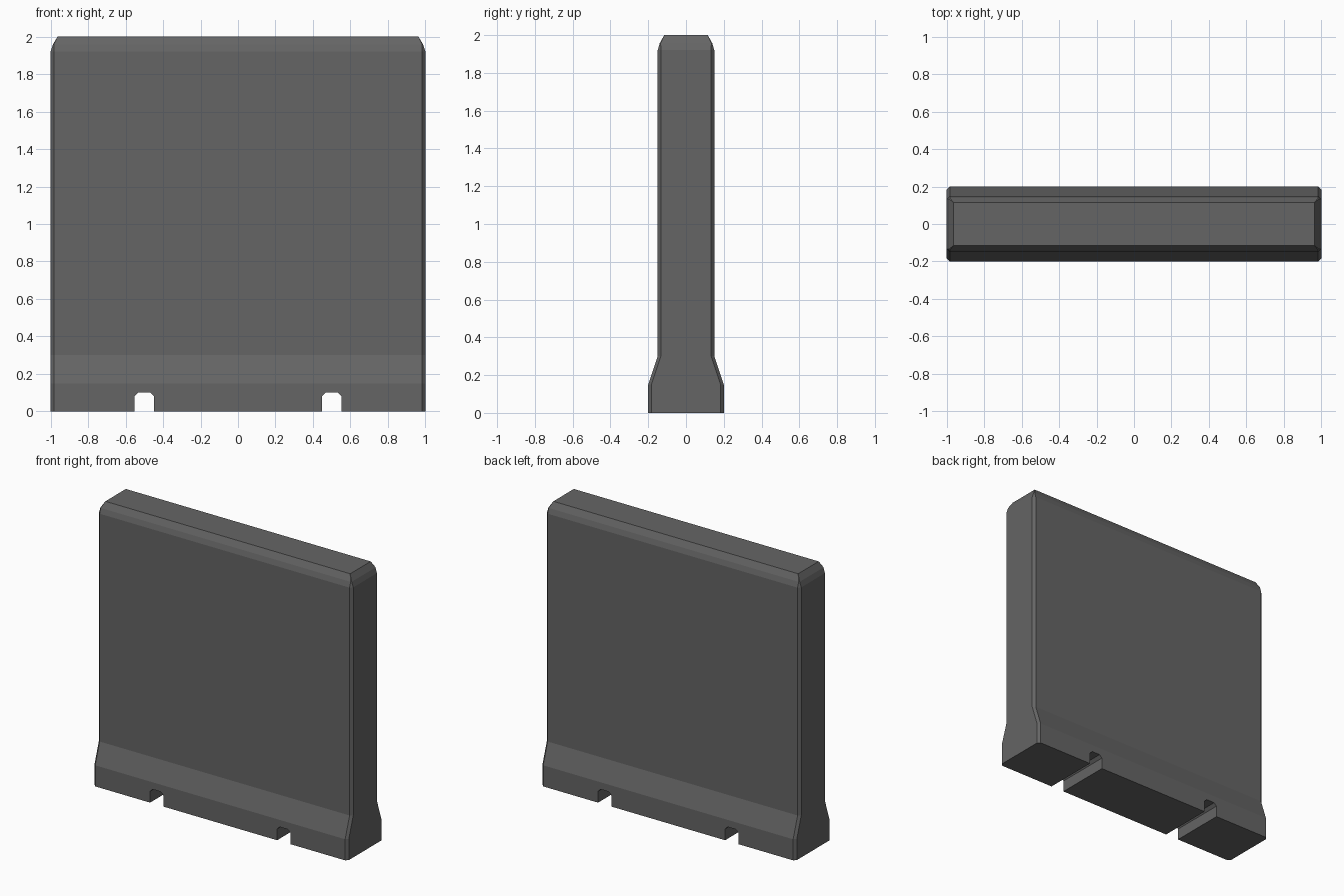
import bpy, bmesh

if "Cube" in bpy.data.objects:
    bpy.data.objects.remove(bpy.data.objects["Cube"])

concrete = bpy.data.materials.new("dark grey concrete")
concrete.diffuse_color = (0.13, 0.13, 0.13, 1)
concrete.use_nodes = True
concrete.node_tree.nodes["Principled BSDF"].inputs["Base Color"].default_value = concrete.diffuse_color


def make_object(name, bm):
    bmesh.ops.recalc_face_normals(bm, faces=bm.faces[:])
    mesh = bpy.data.meshes.new(name)
    bm.to_mesh(mesh)
    bm.free()
    mesh.materials.append(concrete)
    obj = bpy.data.objects.new(name, mesh)
    bpy.context.collection.objects.link(obj)
    return obj


def loft(name, rings):
    """Join equal-length point rings and cap both ends."""
    bm = bmesh.new()
    loops = [[bm.verts.new(p) for p in ring] for ring in rings]
    n = len(loops[0])
    for a, b in zip(loops, loops[1:]):
        for i in range(n):
            j = (i + 1) % n
            bm.faces.new((a[i], a[j], b[j], b[i]))
    bm.faces.new(loops[0])
    bm.faces.new(loops[-1])
    bmesh.ops.remove_doubles(bm, verts=bm.verts[:], dist=1e-4)
    return make_object(name, bm)


def section(z, x, y, c):
    """Rectangle with chamfered corners."""
    return [(-x + c, -y, z), (x - c, -y, z), (x, -y + c, z), (x, y - c, z),
            (x - c, y, z), (-x + c, y, z), (-x, y - c, z), (-x, -y + c, z)]


# Barrier wall: flared foot, straight body, two-step bevelled top
levels = [(0, 1, 0.2, 0.017), (0.15, 1, 0.2, 0.017), (0.3, 1, 0.15, 0.017),
          (1.92, 1, 0.15, 0.017), (1.957, 0.988, 0.139, 0.005),
          (2.0, 0.963, 0.115, 0)]
barrier = loft("barrier_wall", [section(*lv) for lv in levels])

# Two lifting slots cut through the foot
for side in (-1, 1):
    cx = side * 0.5
    outline = [(-0.052, -0.05), (0.052, -0.05), (0.052, 0.08),
               (0.032, 0.1), (-0.032, 0.1), (-0.052, 0.08)]
    cutter = loft("slot_cutter", [[(cx + x, y, z) for x, z in outline]
                                  for y in (-0.4, 0.4)])
    mod = barrier.modifiers.new("slot", "BOOLEAN")
    mod.operation = "DIFFERENCE"
    mod.solver = "EXACT"
    mod.object = cutter
    bpy.context.view_layer.objects.active = barrier
    bpy.ops.object.modifier_apply(modifier=mod.name)
    bpy.data.objects.remove(cutter)
